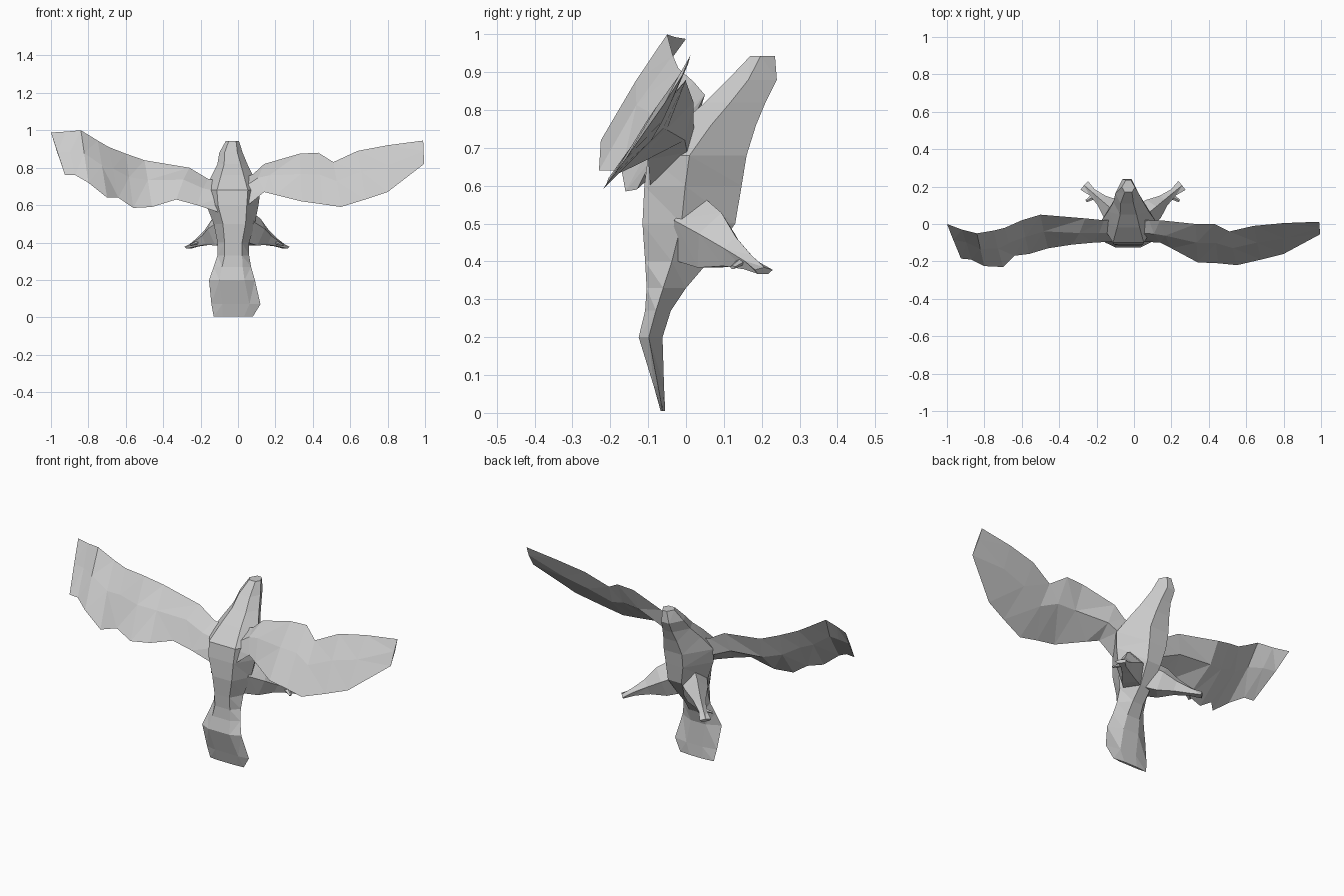
import bpy
import bmesh
import math
from mathutils import Vector

cube = bpy.data.objects.get("Cube")
if cube:
    bpy.data.objects.remove(cube, do_unlink=True)

grey = bpy.data.materials.new("plain grey")
grey.use_nodes = True
colour = (0.6, 0.6, 0.6, 1)
grey.diffuse_color = colour
grey.node_tree.nodes["Principled BSDF"].inputs["Base Color"].default_value = colour


def loft(name, rings):
    """Join a row of point rings into one closed, flat-faced skin."""
    bm = bmesh.new()
    loops = [[bm.verts.new(point) for point in ring] for ring in rings]
    count = len(loops[0])
    for lower, upper in zip(loops, loops[1:]):
        for i in range(count):
            j = (i + 1) % count
            bm.faces.new((lower[i], lower[j], upper[j], upper[i]))
    bm.faces.new(loops[0][::-1])
    bm.faces.new(loops[-1])
    bmesh.ops.triangulate(bm, faces=bm.faces[:], quad_method='SHORT_EDGE')
    bmesh.ops.recalc_face_normals(bm, faces=bm.faces[:])
    mesh = bpy.data.meshes.new(name)
    bm.to_mesh(mesh)
    bm.free()
    mesh.materials.append(grey)
    obj = bpy.data.objects.new(name, mesh)
    bpy.context.collection.objects.link(obj)
    return obj


def body_ring(z, left, right, front, back):
    """Six-sided level ring between the given limits."""
    middle = (left + right) / 2
    half = (right - left) / 2
    depth = back - front
    outline = [(-0.55, 0), (0.55, 0), (1, 0.42), (0.38, 1), (-0.38, 1), (-1, 0.42)]
    return [(middle + half * u, front + depth * v, z) for u, v in outline]


def wing_ring(lead, trail, front_bulge, back_bulge):
    """Four-sided wing section: leading edge, front, trailing edge, back."""
    lead, trail = Vector(lead), Vector(trail)
    chord = trail - lead
    normal = Vector((0, chord.z, -chord.y)).normalized()
    front = lead + chord * 0.45 + normal * front_bulge
    back = lead + chord * 0.4 - normal * back_bulge
    return [lead, front, trail, back]


def limb_ring(centre, direction, width, height):
    """Five-sided ring across a leg that runs along the given direction."""
    across = direction.cross(Vector((0, 0, 1))).normalized()
    up = across.cross(direction).normalized()
    turns = [math.tau * i / 5 + math.pi / 2 for i in range(5)]
    return [Vector(centre) + across * width * math.cos(a) + up * height * math.sin(a)
            for a in turns]


# Torso, neck and head
loft("body", [body_ring(*row) for row in (
    (0.27, -0.13, 0.07, -0.108, -0.04),
    (0.33, -0.11, 0.06, -0.104, 0.0),
    (0.4, -0.11, 0.06, -0.108, 0.06),
    (0.5, -0.13, 0.09, -0.115, 0.13),
    (0.6, -0.17, 0.11, -0.11, 0.147),
    (0.68, -0.18, 0.12, -0.1, 0.16),
    (0.76, -0.14, 0.08, -0.02, 0.185),
    (0.82, -0.11, 0.05, 0.05, 0.21),
    (0.88, -0.1, 0.025, 0.11, 0.24),
    (0.943, -0.065, 0.005, 0.17, 0.235))])

# Flat fanned tail
loft("tail", [body_ring(*row) for row in (
    (0.34, -0.1, 0.05, -0.1, -0.01),
    (0.27, -0.13, 0.07, -0.108, -0.04),
    (0.2, -0.155, 0.09, -0.125, -0.062),
    (0.07, -0.142, 0.12, -0.085, -0.058),
    (0.005, -0.13, 0.08, -0.067, -0.055))])

# Right wing, raised, with a ragged trailing edge and a folded tip
loft("right_wing", [wing_ring(*row) for row in (
    ((-0.02, 0.03, 0.72), (-0.04, -0.09, 0.54), 0.03, 0.05),
    ((-0.16, 0.02, 0.74), (-0.22, -0.1, 0.6), 0.02, 0.05),
    ((-0.26, 0.03, 0.8), (-0.33, -0.11, 0.63), 0.02, 0.05),
    ((-0.5, 0.05, 0.84), (-0.46, -0.13, 0.59), 0.01, 0.04),
    ((-0.6, 0.02, 0.875), (-0.56, -0.16, 0.585), 0.01, 0.03),
    ((-0.69, -0.02, 0.91), (-0.64, -0.17, 0.64), 0.015, 0.02),
    ((-0.75, -0.035, 0.945), (-0.7, -0.23, 0.64), 0.01, 0.02),
    ((-0.84, -0.05, 1.0), (-0.8, -0.225, 0.72), 0.005, 0.015),
    ((-0.92, -0.03, 0.993), (-0.87, -0.19, 0.76), -0.005, 0.015),
    ((-1.0, 0.0, 0.988), (-0.925, -0.185, 0.76), 0.002, 0.006))])

# Left wing, held lower with a smooth trailing edge
loft("left_wing", [wing_ring(*row) for row in (
    ((-0.04, 0.03, 0.72), (-0.02, -0.09, 0.54), 0.03, 0.05),
    ((0.08, 0.02, 0.765), (0.14, -0.1, 0.67), 0.03, 0.05),
    ((0.14, 0.02, 0.82), (0.2, -0.13, 0.655), 0.02, 0.05),
    ((0.33, 0.0, 0.875), (0.34, -0.205, 0.62), 0.01, 0.04),
    ((0.43, 0.0, 0.88), (0.45, -0.21, 0.605), 0.01, 0.03),
    ((0.51, -0.04, 0.83), (0.55, -0.22, 0.59), 0.01, 0.025),
    ((0.64, -0.01, 0.89), (0.68, -0.19, 0.63), 0.01, 0.025),
    ((0.8, 0.005, 0.92), (0.8, -0.16, 0.67), 0.008, 0.02),
    ((0.99, 0.012, 0.945), (0.995, -0.055, 0.82), 0.002, 0.006))])

# Legs tapering to flat, spread feet
for name, side, shift in (("left_leg", 1, 0), ("right_leg", -1, -0.02)):
    hip = Vector((side * 0.03 + shift, 0.02, 0.48))
    tip = Vector((side * 0.255 + shift / 2, 0.205, 0.375))
    direction = tip - hip
    sizes = ((0, 0.08, 0.1), (0.3, 0.065, 0.085), (0.55, 0.035, 0.045),
             (0.8, 0.022, 0.022), (1, 0.032, 0.01))
    loft(name, [limb_ring(hip + direction * t, direction, w, h) for t, w, h in sizes])
    # Short side toe
    ankle = hip + direction * 0.72
    toe = Vector((side * 0.05, -0.03, -0.02))
    loft(name.replace("leg", "toe"),
         [limb_ring(ankle + toe * t, toe, w, w * 0.6) for t, w in ((-0.2, 0.02), (1, 0.008))])
